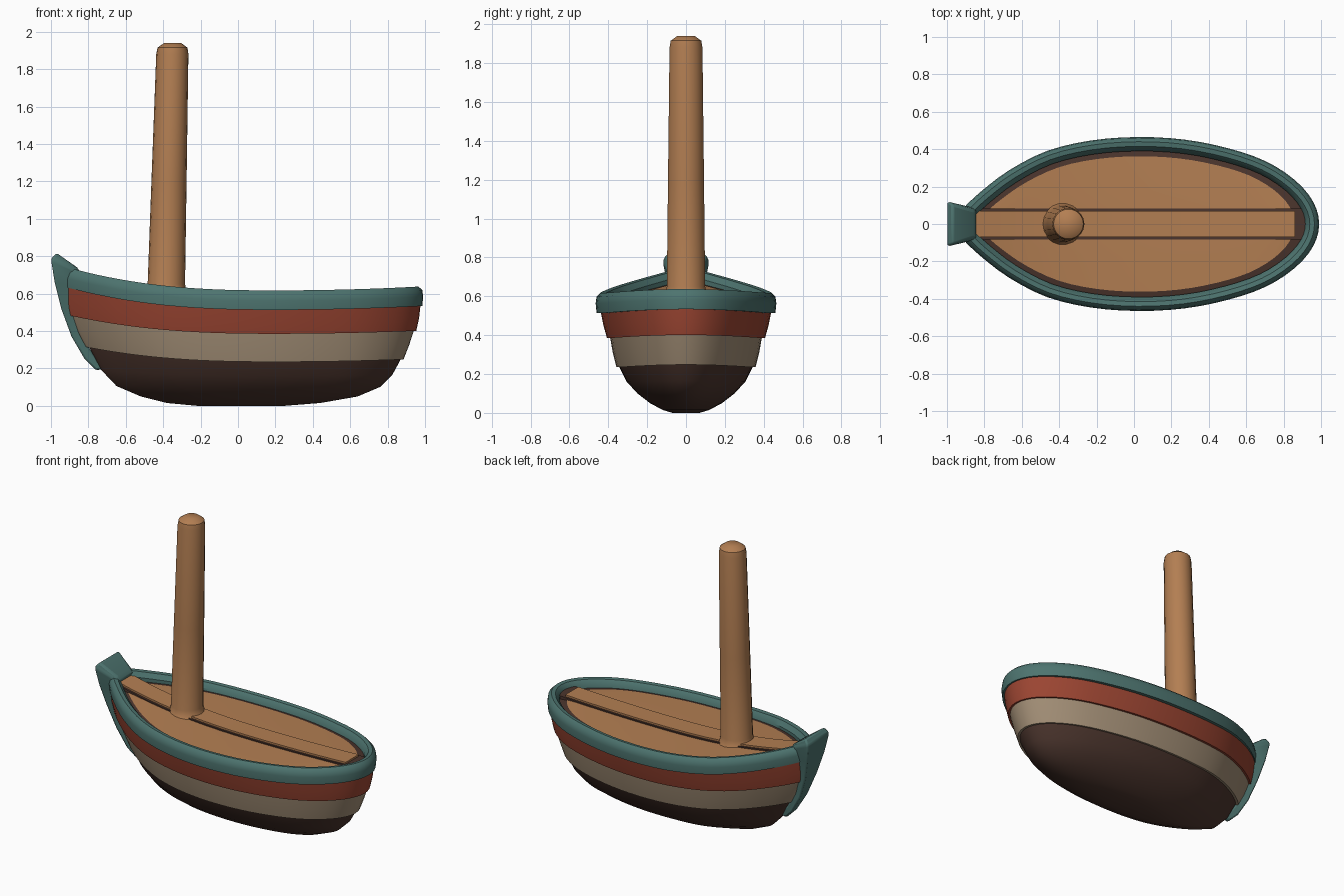
import bpy, bmesh, math

if "Cube" in bpy.data.objects:
    bpy.data.objects.remove(bpy.data.objects["Cube"])


def material(name, rgb):
    m = bpy.data.materials.new(name)
    m.use_nodes = True
    m.diffuse_color = (*rgb, 1)
    bsdf = m.node_tree.nodes["Principled BSDF"]
    bsdf.inputs["Base Color"].default_value = (*rgb, 1)
    bsdf.inputs["Roughness"].default_value = 0.8
    return m


TAN = material("tan wood", (0.45, 0.21, 0.085))
TEAL = material("teal trim", (0.075, 0.175, 0.16))
RED = material("red paint", (0.33, 0.06, 0.032))
CREAM = material("cream paint", (0.36, 0.27, 0.18))
BROWN = material("dark brown", (0.07, 0.035, 0.026))

# Half widths of the boat plan, bow to stern, at equal angle steps
PLAN = [0.06, 0.17, 0.37, 0.62, 0.84, 0.96, 1, 0.97, 0.87, 0.72, 0.505, 0.26, 0]
SUB = 3


def plan_width(t):
    """Smooth interpolation of the plan table."""
    i = min(int(t), len(PLAN) - 2)
    f = t - i
    a, b, c, d = [PLAN[k] if 0 <= k < len(PLAN) else
                  (2 * PLAN[0] - PLAN[1] if k < 0 else -PLAN[-2])
                  for k in (i - 1, i, i + 1, i + 2)]
    return b + f / 2 * (c - a + f * (2 * a - 5 * b + 4 * c - d + f * (3 * (b - c) + d - a)))


def outline(half, bow, stern):
    """Closed boat-shaped loop of (x, y), clockwise from above."""
    n = (len(PLAN) - 1) * SUB
    side = []
    for k in range(n + 1):
        x = (bow + stern) / 2 - (stern - bow) / 2 * math.cos(math.pi * k / n)
        side.append((x, half * plan_width(k / SUB)))
    return side + [(x, -y) for x, y in reversed(side[:-1])]


def sheer(x):
    """Upward sweep toward bow and stern."""
    if x < 0.2:
        return 0.1 * ((0.2 - x) / 1.04) ** 2.5
    return 0.02 * ((x - 0.2) / 0.78) ** 2


def ring(z, half, bow, stern, lift=1.0):
    return [(x, y, z + lift * sheer(x)) for x, y in outline(half, bow, stern)]


def loft(name, rings, mat, cap_start=False, cap_end=False, loop=False, bevel=0):
    bm = bmesh.new()
    loops = [[bm.verts.new(p) for p in r] for r in rings]
    if cap_start:
        bm.faces.new(loops[0])
    if cap_end:
        bm.faces.new(loops[-1][::-1])
    for a, b in zip(loops, loops[1:] + (loops[:1] if loop else [])):
        for j in range(len(a)):
            k = (j + 1) % len(a)
            bm.faces.new((a[j], b[j], b[k], a[k]))
    bmesh.ops.remove_doubles(bm, verts=bm.verts, dist=0.0005)
    mesh = bpy.data.meshes.new(name)
    bm.to_mesh(mesh)
    bm.free()
    ob = bpy.data.objects.new(name, mesh)
    bpy.context.collection.objects.link(ob)
    mesh.materials.append(mat)
    if bevel:
        mod = ob.modifiers.new("soft edges", "BEVEL")
        mod.width, mod.segments = bevel, 2
    bpy.ops.object.select_all(action="DESELECT")
    ob.select_set(True)
    bpy.context.view_layer.objects.active = ob
    bpy.ops.object.shade_smooth_by_angle(angle=math.radians(40))
    return ob


# Hull in three painted bands, each stepping out over the one below
loft("lower_hull", [
    ring(0.0, 0.07, -0.22, 0.25, 0),
    ring(0.015, 0.12, -0.38, 0.44, 0),
    ring(0.05, 0.185, -0.52, 0.64, 0),
    ring(0.1, 0.25, -0.65, 0.76, 0.1),
    ring(0.16, 0.305, -0.73, 0.825, 0.4),
    ring(0.245, 0.348, -0.8, 0.875, 0.85)], BROWN, cap_start=True)
loft("middle_hull_band", [
    ring(0.237, 0.335, -0.79, 0.86, 0.85),
    ring(0.235, 0.358, -0.815, 0.885, 0.85),
    ring(0.31, 0.377, -0.86, 0.915, 0.85),
    ring(0.395, 0.392, -0.9, 0.943, 0.85)], CREAM)
loft("upper_hull_band", [
    ring(0.387, 0.38, -0.89, 0.93, 0.85),
    ring(0.385, 0.407, -0.91, 0.953, 0.85),
    ring(0.45, 0.425, -0.93, 0.968, 0.9),
    ring(0.54, 0.443, -0.945, 0.978, 1)], RED)

# Gunwale: rounded section swept along the plan, as (inset, height)
SECTION = [(0.005, 0), (0, 0.05), (0.005, 0.085), (0.025, 0.104),
           (0.05, 0.1), (0.075, 0.07), (0.075, 0.02), (0.04, 0)]
base = outline(0.465, -0.95, 0.99)


def inset_loop(d, h):
    pts, n = [], len(base)
    for i, (x, y) in enumerate(base):
        (x0, y0), (x1, y1) = base[i - 1], base[(i + 1) % n]
        tx, ty = x1 - x0, y1 - y0
        size = math.hypot(tx, ty)
        px, py = x + d * ty / size, y - d * tx / size
        if py * y < 0:
            py = 0
        pts.append((px, py, 0.513 + h + sheer(x)))
    return pts


loft("gunwale", [inset_loop(d, h) for d, h in SECTION], TEAL, loop=True)

# Stem post, wide at the top: outer x, z, inner x, z, half width
STEM = [(-0.76, 0.19, -0.7, 0.2, 0.015), (-0.82, 0.25, -0.77, 0.27, 0.03),
        (-0.89, 0.37, -0.84, 0.38, 0.045), (-0.945, 0.52, -0.88, 0.52, 0.07),
        (-0.98, 0.66, -0.88, 0.64, 0.1), (-1.0, 0.785, -0.84, 0.71, 0.122),
        (-0.97, 0.817, -0.86, 0.74, 0.105)]
loft("stem_post", [[(xo, -w, zo), (xo, w, zo), (xi, 0.7 * w, zi), (xi, -0.7 * w, zi)]
                   for xo, zo, xi, zi, w in STEM],
     TEAL, cap_start=True, cap_end=True, bevel=0.012)

# Deck with a dark margin inside the gunwale
loft("deck_margin", [ring(0.56, 0.43, -0.92, 0.95), ring(0.575, 0.355, -0.81, 0.85)], BROWN)
loft("deck", [ring(0.575, 0.362, -0.82, 0.86), ring(0.58, 0.18, -0.82, 0.86),
              ring(0.582, 0, -0.82, 0.86)], TAN)


# Raised centre plank with dark seams either side
def plank(name, half, z, x0, x1, mat):
    rings = []
    for k in range(17):
        x = x0 + (x1 - x0) * k / 16
        top = z + sheer(x)
        rings.append([(x, -half, top - 0.05), (x, half, top - 0.05),
                      (x, half, top), (x, -half, top)])
    ob = loft(name, rings, mat, cap_start=True, cap_end=True)
    bm = bmesh.new()
    bm.from_mesh(ob.data)
    bmesh.ops.recalc_face_normals(bm, faces=bm.faces)
    bm.to_mesh(ob.data)
    bm.free()


plank("plank_seam", 0.083, 0.588, -0.84, 0.93, BROWN)
plank("centre_plank", 0.07, 0.6, -0.85, 0.86, TAN)

# Mast: flared foot, slight taper and lean, rounded top
MAST = [(0.575, 0.135), (0.6, 0.112), (0.65, 0.1), (1.2, 0.094),
        (1.88, 0.086), (1.915, 0.08), (1.94, 0.045)]
SIDES = 18
loft("mast", [[(-0.385 + 0.026 * (z - 0.58) + r * math.cos(2 * math.pi * k / SIDES),
                -r * math.sin(2 * math.pi * k / SIDES), z) for k in range(SIDES)]
              for z, r in MAST], TAN, cap_start=True, cap_end=True)
